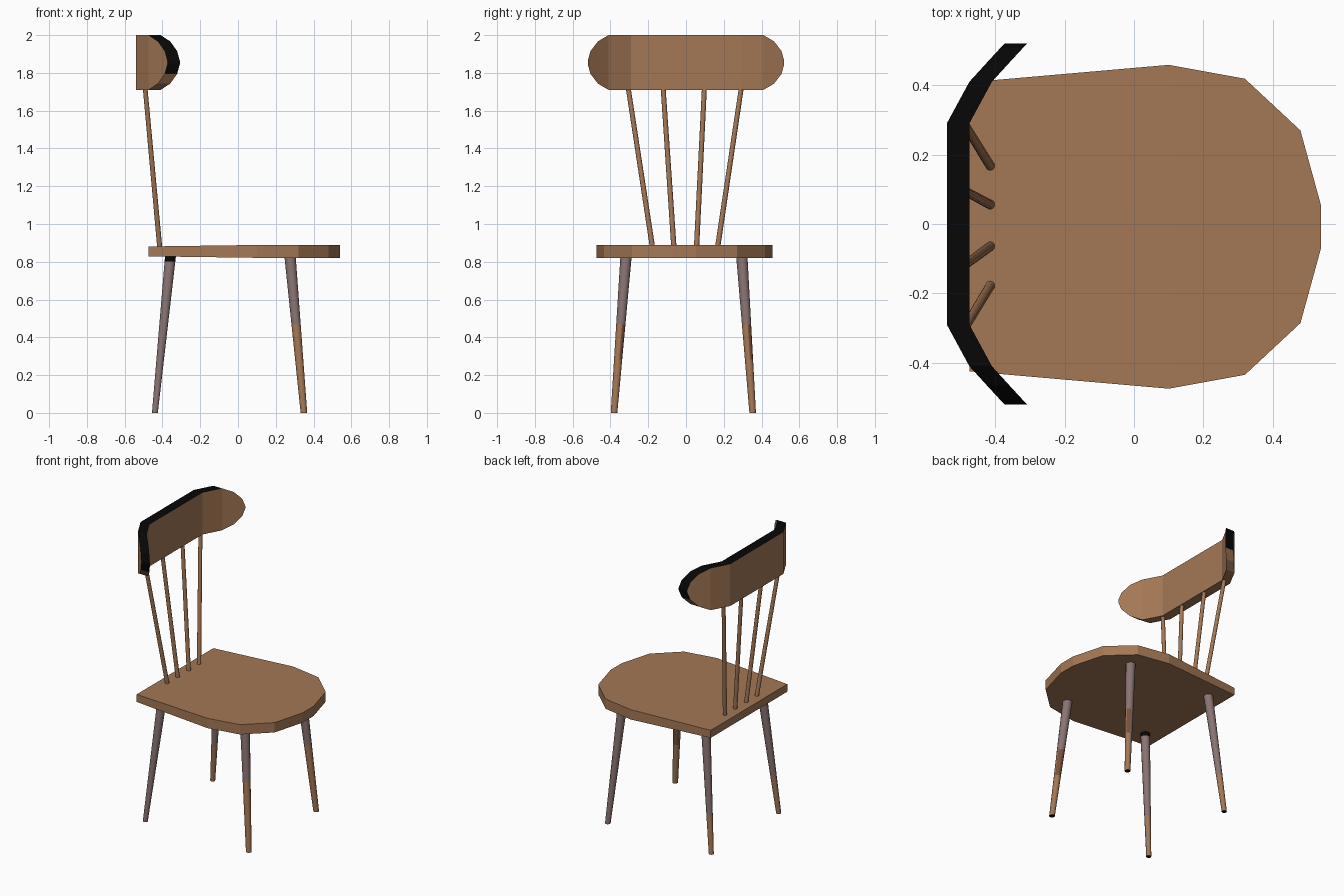
import bpy, math
from mathutils import Vector

if "Cube" in bpy.data.objects:
    bpy.data.objects.remove(bpy.data.objects["Cube"])


def material(name, rgb):
    m = bpy.data.materials.new(name)
    m.diffuse_color = (*rgb, 1)
    m.use_nodes = True
    m.node_tree.nodes["Principled BSDF"].inputs["Base Color"].default_value = m.diffuse_color
    return m


WOOD, GREY, RED, BLACK = range(4)
MATS = [material("warm brown wood", (0.37, 0.187, 0.092)),
        material("greyish mauve paint", (0.25, 0.175, 0.17)),
        material("dark reddish wood", (0.19, 0.082, 0.046)),
        material("black edge", (0.002, 0.002, 0.002))]
CY = -0.008  # the chair is symmetric about this y


def make(name, verts, faces, rule=None, smooth=None):
    me = bpy.data.meshes.new(name)
    me.from_pydata(verts, [], faces)
    for m in MATS:
        me.materials.append(m)
    for p in me.polygons:
        if rule:
            p.material_index = rule(p)
        p.use_smooth = bool(smooth and smooth(p))
    ob = bpy.data.objects.new(name, me)
    bpy.context.collection.objects.link(ob)
    return ob


def rod(name, a, b, ra, rb, cuts=(), rule=None, n=12):
    """Tapered rod from a to b with level rings at the given fractions."""
    a, b = Vector(a), Vector(b)
    stops = [0, *cuts, 1]
    verts, faces = [], []
    for t in stops:
        c, r = a.lerp(b, t), ra + (rb - ra) * t
        for i in range(n):
            w = math.tau * (i + 0.5) / n
            verts.append((c.x + r * math.cos(w), c.y + r * math.sin(w), c.z))
    for k in range(len(stops) - 1):
        for i in range(n):
            j = (i + 1) % n
            faces.append((k * n + i, k * n + j, k * n + n + j, k * n + n + i))
    faces.append(tuple(reversed(range(n))))
    faces.append(tuple(range(len(verts) - n, len(verts))))
    return make(name, verts, faces, rule, lambda p: len(p.vertices) == 4)


# Seat: rounded front, straight back edge, slightly thinner at the back
half = [(-0.475, 0.417), (0.1, 0.467), (0.32, 0.427), (0.48, 0.278), (0.54, 0.06)]
outline = [(x, CY - y) for x, y in half] + [(x, CY + y) for x, y in reversed(half)]
n = len(outline)
thick = [0.026 if x < 0 else 0.034 for x, y in outline]
verts = [(x, y, 0.855 - t) for (x, y), t in zip(outline, thick)]
verts += [(x, y, 0.855 + t) for (x, y), t in zip(outline, thick)]
faces = [(i, (i + 1) % n, n + (i + 1) % n, n + i) for i in range(n)]
back, front = [0, 1, n - 2, n - 1], list(range(1, n - 1))
faces += [tuple(n + i for i in f) for f in (back, front)]
faces += [tuple(reversed(f)) for f in (back, front)]
make("seat", verts, faces)

# Backrest: bent board with rounded ends (y, x of rear face, half height)
side = [(0.29, -0.54, 0.145), (0.41, -0.475, 0.145), (0.466, -0.424, 0.112),
        (0.506, -0.387, 0.06), (0.52, -0.373, 0.008)]
stations = [(-y, x, h) for y, x, h in reversed(side)] + side
verts, faces = [], []
for y, x, h in stations:
    for dx in (0, 0.065):
        verts += [(x + dx, y, 1.855 - h), (x + dx, y, 1.855 + h)]
for k in range(len(stations) - 1):
    a, b = 4 * k, 4 * k + 4
    faces += [(a, a + 1, b + 1, b), (a + 2, b + 2, b + 3, a + 3),
              (a + 1, a + 3, b + 3, b + 1), (a, b, b + 2, a + 2)]
faces.append((0, 2, 3, 1))
e = len(verts) - 4
faces.append((e, e + 1, e + 3, e + 2))


def board_rule(p):
    # Rim faces contain the board's thickness; the upper rim is black
    vs = [verts[i] for i in p.vertices]
    same_y = len({round(v[1], 4) for v in vs}) == 1
    rim = same_y or len({i % 4 // 2 for i in p.vertices}) == 2
    return BLACK if rim and p.center.z > 1.8 else WOOD


make("backrest", verts, faces, board_rule)

# Four fanned spindles
for i, (y0, y1) in enumerate([(-0.175, -0.308), (-0.063, -0.122),
                              (0.055, 0.098), (0.165, 0.295)]):
    rod(f"spindle_{i + 1}", (-0.413, y0, 0.86), (-0.493, y1, 1.735),
        0.014, 0.013, n=10)


# Splayed tapered legs with worn paint
def leg_rule(is_front, sy):
    def rule(p):
        z, nrm = p.center.z, p.normal
        if abs(nrm.z) > 0.9:
            return BLACK
        if not is_front:
            if sy < 0 and z > 0.79:
                return BLACK
            if sy < 0 and nrm.y < 0.2:
                return GREY
            return WOOD if z < 0.26 else GREY
        if z > 0.47 or (sy > 0 and nrm.y - nrm.x > 0.9):
            return GREY
        return RED if z > 0.3 and nrm.y > 0.1 else WOOD
    return rule


for sy, label in ((-1, "left"), (1, "right")):
    yt, yb = CY - 0.003 + sy * 0.306, CY - 0.006 + sy * 0.367
    rod(f"front_leg_{label}", (0.349, yb, 0), (0.275, yt, 0.835), 0.018, 0.031,
        (0.34, 0.56), leg_rule(True, sy))
    rod(f"back_leg_{label}", (-0.44, yb, 0), (-0.357, yt, 0.835), 0.016, 0.03,
        (0.31, 0.96), leg_rule(False, sy))
